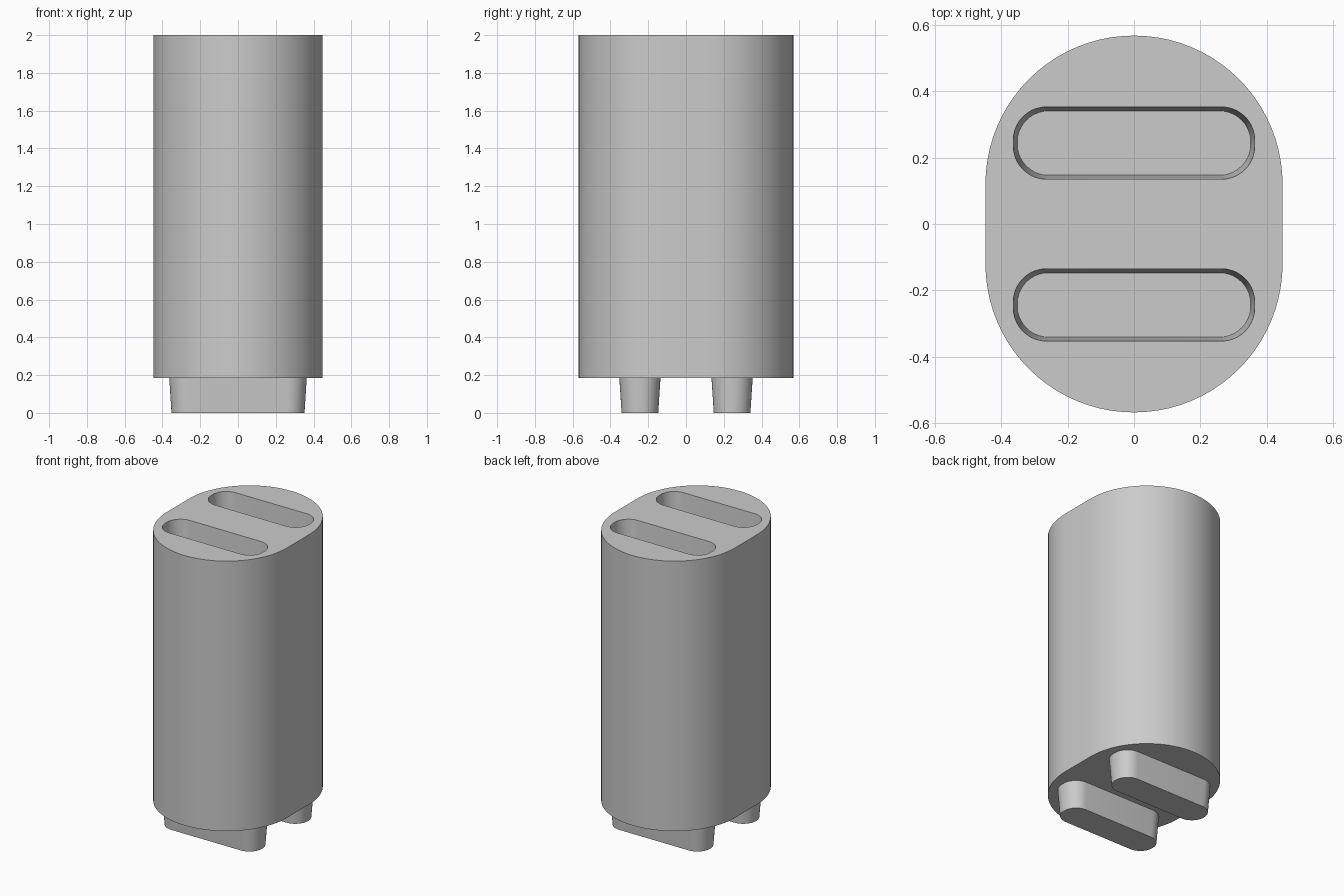
import bpy, bmesh, math

if "Cube" in bpy.data.objects:
    bpy.data.objects.remove(bpy.data.objects["Cube"], do_unlink=True)

BODY_BOTTOM, TOP = 0.185, 2.0
PEG_Y = 0.244            # offset of pegs and slots from the middle
TAPER = 0.012            # inset over one peg height
PEG_HALF = (0.364, 0.109)

grey = bpy.data.materials.new("plain grey")
grey.use_nodes = True
colour = (0.6, 0.6, 0.6, 1)
grey.diffuse_color = colour
grey.node_tree.nodes["Principled BSDF"].inputs["Base Color"].default_value = colour


def rounded_outline(hx, hy, radius, steps):
    """Counter-clockwise rectangle outline with rounded corners."""
    points = []
    corners = [(1, 1), (-1, 1), (-1, -1), (1, -1)]
    for i, (sx, sy) in enumerate(corners):
        for k in range(steps + 1):
            a = math.pi / 2 * (i + k / steps)
            points.append((sx * (hx - radius) + radius * math.cos(a),
                           sy * (hy - radius) + radius * math.sin(a)))
    return points


def loft(name, low, z_low, high, z_high, y=0):
    """Solid between two matching outlines."""
    bm = bmesh.new()
    a = [bm.verts.new((px, py + y, z_low)) for px, py in low]
    b = [bm.verts.new((px, py + y, z_high)) for px, py in high]
    for i in range(len(a)):
        j = (i + 1) % len(a)
        bm.faces.new((a[i], a[j], b[j], b[i]))
    bm.faces.new(a[::-1])
    bm.faces.new(b)
    bmesh.ops.remove_doubles(bm, verts=bm.verts, dist=0.0001)
    bmesh.ops.recalc_face_normals(bm, faces=bm.faces)
    mesh = bpy.data.meshes.new(name)
    bm.to_mesh(mesh)
    bm.free()
    mesh.materials.append(grey)
    obj = bpy.data.objects.new(name, mesh)
    bpy.context.collection.objects.link(obj)
    return obj


def tapered_peg(name, y, z, height, extra):
    """Rounded bar narrowing downwards, extended above its rim by extra."""
    def outline(inset):
        return rounded_outline(PEG_HALF[0] - inset, PEG_HALF[1] - inset,
                               0.1 - inset * 0.5, 10)
    grow = TAPER * extra / height
    return loft(name, outline(TAPER), z, outline(-grow), z + height + extra, y)


def smooth(obj):
    bpy.ops.object.select_all(action='DESELECT')
    obj.select_set(True)
    bpy.context.view_layer.objects.active = obj
    bpy.ops.object.shade_smooth_by_angle(angle=math.radians(30))


# Body: two half circles joined by short flat sides
shell = rounded_outline(0.448, 0.568, 0.448, 20)
body = loft("body", shell, BODY_BOTTOM, shell, TOP)

# Pegs below, matching slots cut into the top
for side, y in (("front", -PEG_Y), ("back", PEG_Y)):
    smooth(tapered_peg(side + "_peg", y, 0, BODY_BOTTOM, 0.002))
    cutter = tapered_peg(side + "_slot_cutter", y, TOP - BODY_BOTTOM, BODY_BOTTOM, 0.02)
    cutter.hide_render = True
    cut = body.modifiers.new(side + "_slot", 'BOOLEAN')
    cut.operation = 'DIFFERENCE'
    cut.solver = 'EXACT'
    cut.object = cutter
    bpy.context.view_layer.objects.active = body
    bpy.ops.object.modifier_apply(modifier=cut.name)
    bpy.data.objects.remove(cutter, do_unlink=True)

smooth(body)
